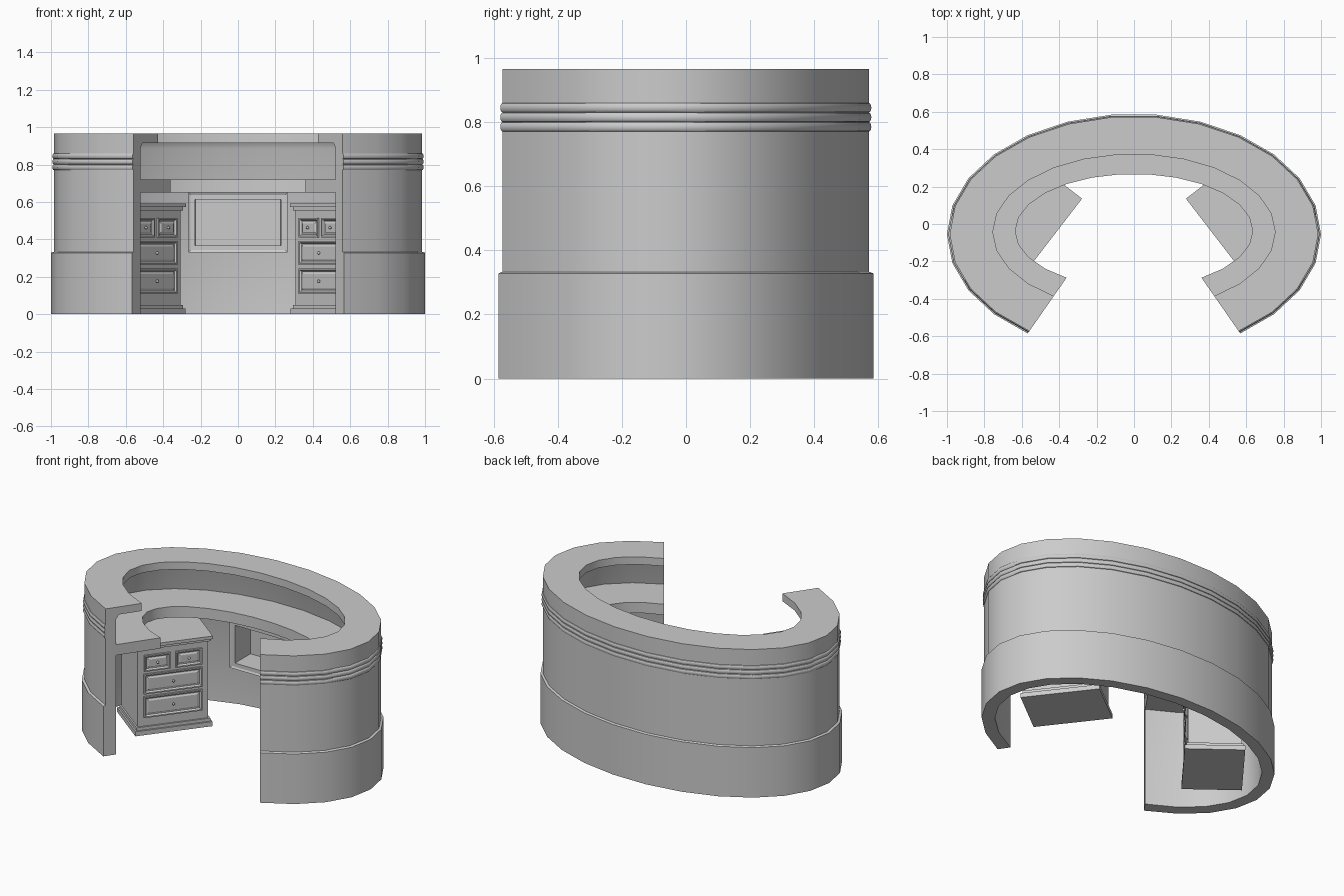
import bpy, bmesh
from math import sin, cos, pi, radians
from mathutils import Matrix, Vector

if "Cube" in bpy.data.objects:
    bpy.data.objects.remove(bpy.data.objects["Cube"])

STEP = pi / 13            # facet angle of the oval plan
HALF = 10.5               # facets on each side of the back centre


def finish(bm, name, smooth=None):
    bmesh.ops.recalc_face_normals(bm, faces=bm.faces)
    me = bpy.data.meshes.new(name)
    bm.to_mesh(me)
    bm.free()
    ob = bpy.data.objects.new(name, me)
    bpy.context.collection.objects.link(ob)
    if smooth:
        bpy.ops.object.select_all(action='DESELECT')
        bpy.context.view_layer.objects.active = ob
        ob.select_set(True)
        bpy.ops.object.shade_smooth_by_angle(angle=radians(smooth))
    return ob


def plan_point(i, d, z):
    """Point on the oval, inset by d from the plinth outline."""
    a = (i - HALF) * STEP
    return Vector(((1 - d) * sin(a), -.055 + .05 * d + (.644 - .93 * d) * cos(a), z))


def sweep(name, profile):
    """Sweep a closed (inset, height) profile round the open oval."""
    bm = bmesh.new()
    rings = [[bm.verts.new(plan_point(i, d, z)) for d, z in profile] for i in range(22)]
    n = len(profile)
    for a, b in zip(rings, rings[1:]):
        for k in range(n):
            bm.faces.new((a[k], a[(k + 1) % n], b[(k + 1) % n], b[k]))
    bm.faces.new(rings[0])
    bm.faces.new(rings[-1])
    return finish(bm, name, 35)


def box(name, x, y, z, mat=Matrix(), insets=()):
    """Box from ranges; insets (width, depth) shape its front face."""
    bm = bmesh.new()
    bmesh.ops.create_cube(bm, size=1)
    for v in bm.verts:
        v.co = Vector([(r[0] + r[1]) / 2 + c * (r[1] - r[0]) for c, r in zip(v.co, (x, y, z))])
    bm.normal_update()
    front = min(bm.faces, key=lambda f: f.calc_center_median().y)
    for width, depth in insets:
        bmesh.ops.inset_region(bm, faces=[front], thickness=max(width, .0005), use_even_offset=True)
        for v in front.verts:
            v.co.y += depth
    bm.transform(mat)
    return finish(bm, name)


# Curved wall with plinth step and overhanging counter
sweep("wall_and_counter", [(0, 0), (0, .328), (.015, .333), (.015, .965), (.245, .965),
                           (.245, .915), (.10, .915), (.08, .885), (.08, 0)])

# Three rounded mouldings round the outside
for k in range(3):
    z0 = .77 + .03 * k
    arc = [(.016 - .009 * sin(pi * t / 6), z0 + .015 - .015 * cos(pi * t / 6)) for t in range(7)]
    sweep(f"moulding_{k + 1}", arc + [(.03, z0 + .03), (.03, z0)])

# Work surface
sweep("desk_top", [(.075, .65), (.075, .72), (.365, .72), (.365, .65)])

# Open cubby under the desk
box("cubby", (-.265, .265), (.29, .51), (.33, .65), insets=((.012, .006), (.024, 0), (0, .16)))

# Drawer pedestals, one on each side
for side, s in (("left", -1), ("right", 1)):
    M = Matrix.Translation((s * .427, -.055, 0)) @ Matrix.Rotation(-s * radians(52.4), 4, 'Z')
    box(f"{side}_pedestal_body", (-.22, .22), (.02, .34), (.02, .58), M)
    for part, w, z in (("base", .24, (0, .03)), ("base_trim", .23, (.03, .05)),
                       ("cornice", .23, (.555, .572)), ("top", .242, (.572, .592))):
        box(f"{side}_pedestal_{part}", (-w, w), (.24 - w, .36 if w > .235 else .35), z, M)
    for n, (cx, w, z) in enumerate(((-.098, .165, (.41, .515)), (.098, .165, (.41, .515)),
                                    (0, .365, (.262, .392)), (0, .365, (.107, .245)))):
        box(f"{side}_drawer_{n + 1}", (cx - w / 2, cx + w / 2), (.009, .03), z, M,
            ((.008, 0), (.008, .009), (.006, 0), (.008, -.005)))
        bm = bmesh.new()
        bmesh.ops.create_uvsphere(bm, u_segments=10, v_segments=6, radius=.008)
        bm.transform(M @ Matrix.Translation((cx, .006, sum(z) / 2)))
        finish(bm, f"{side}_knob_{n + 1}", 60)
